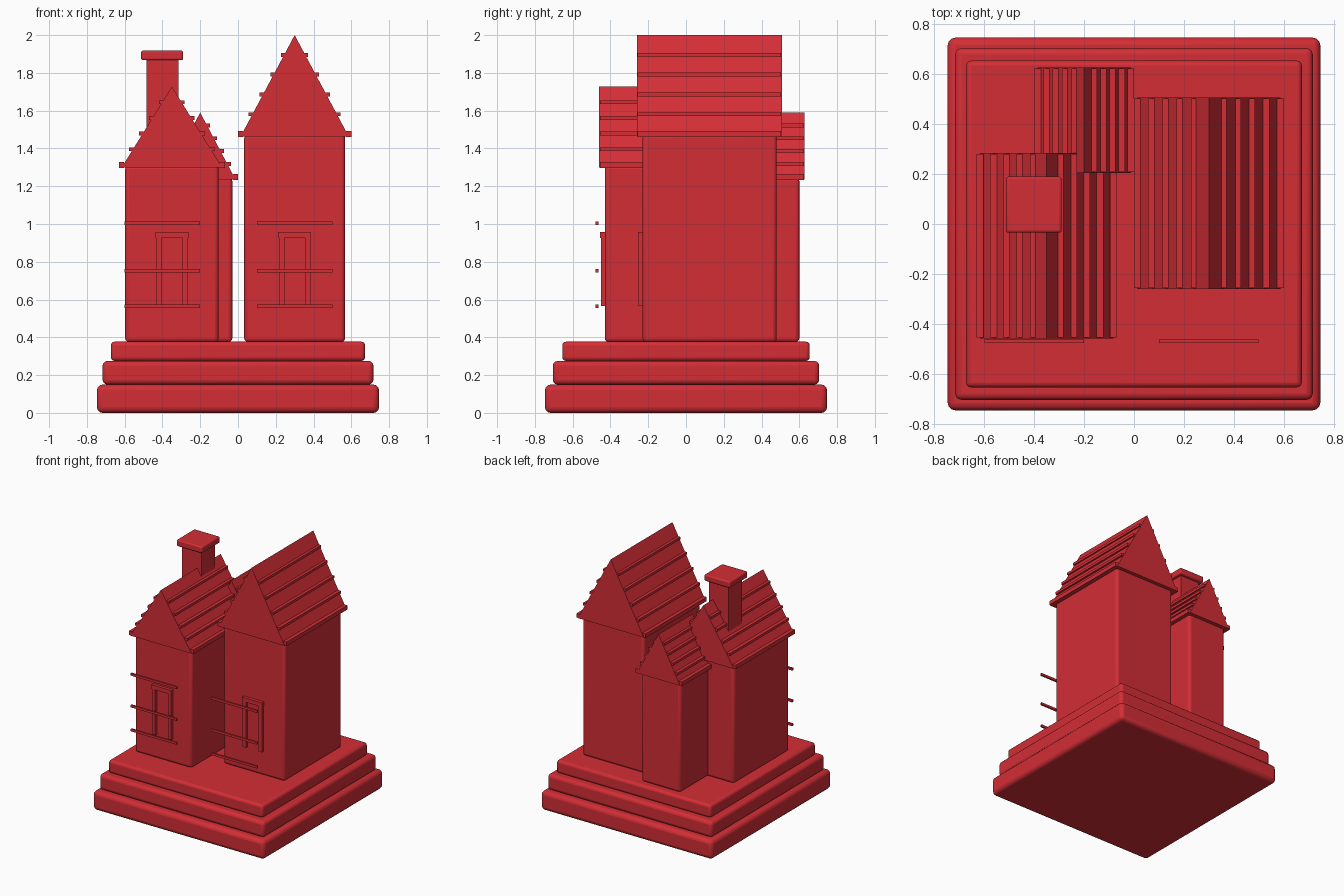
import bpy

if "Cube" in bpy.data.objects:
    bpy.data.objects.remove(bpy.data.objects["Cube"])

mat = bpy.data.materials.new("red")
mat.diffuse_color = (0.65, 0.027, 0.036, 1)
mat.use_nodes = True
mat.node_tree.nodes["Principled BSDF"].inputs["Base Color"].default_value = mat.diffuse_color


def mesh_object(name, verts, faces, bevel=0.0):
    me = bpy.data.meshes.new(name)
    me.from_pydata(verts, [], faces)
    me.materials.append(mat)
    ob = bpy.data.objects.new(name, me)
    bpy.context.collection.objects.link(ob)
    if bevel:
        m = ob.modifiers.new("bevel", 'BEVEL')
        m.width, m.segments = bevel, 3
        bpy.context.view_layer.objects.active = ob
        ob.select_set(True)
        bpy.ops.object.shade_smooth_by_angle()
        ob.select_set(False)
    return ob


def box(name, x, y, z, bevel=0.0):
    """Box from (min, max) ranges on each axis."""
    verts = [(a, b, c) for a in x for b in y for c in z]
    faces = [(0, 1, 3, 2), (4, 6, 7, 5), (0, 4, 5, 1),
             (2, 3, 7, 6), (0, 2, 6, 4), (1, 5, 7, 3)]
    return mesh_object(name, verts, faces, bevel)


def house(name, cx, half, y0, y1, wall_top, eave, apex, roof_half):
    # walls
    box(name + "_walls", (cx - half, cx + half), (y0, y1), (0.375, wall_top), 0.02)
    # gable roof prism, overhanging front and back
    r0, r1 = y0 - 0.03, y1 + 0.028
    w = roof_half - 0.013
    verts = [(cx + dx, y, z) for y in (r0, r1)
             for dx, z in ((-w, eave), (w, eave), (0, apex))]
    mesh_object(name + "_roof", verts,
                [(0, 1, 2), (5, 4, 3), (0, 3, 4, 1), (1, 4, 5, 2), (2, 5, 3, 0)])
    # tile courses along both slopes
    for side in (-1, 1):
        for i in range(5):
            t = i / 5
            z = eave + 0.015 + t * (apex - eave - 0.015)
            x = cx + side * (1 - t) * w
            hz = 0.016 if i == 0 else 0.010
            box(name + "_tile_course", (x - 0.014, x + 0.014),
                (r0 + 0.004, r1 - 0.004), (z - hz, z + hz))


def window(name, cx, wall_y):
    y = (wall_y - 0.021, wall_y + 0.01)
    for s in (-1, 1):
        x = cx + s * 0.069
        box(name + "_jamb", (x - 0.014, x + 0.014), y, (0.565, 0.93))
    box(name + "_lintel", (cx - 0.087, cx + 0.087),
        (wall_y - 0.025, wall_y + 0.01), (0.925, 0.957))


# stepped base
box("base_bottom", (-0.747, 0.747), (-0.747, 0.747), (0, 0.15), 0.03)
box("base_middle", (-0.717, 0.717), (-0.705, 0.705), (0.15, 0.275), 0.025)
box("base_top", (-0.673, 0.673), (-0.655, 0.655), (0.275, 0.377), 0.02)

# three houses
house("left_house", -0.35, 0.247, -0.43, 0.257, 1.31, 1.298, 1.727, 0.28)
house("tall_house", 0.30, 0.267, -0.23, 0.48, 1.475, 1.462, 2.0, 0.30)
house("rear_house", -0.20, 0.17, 0.235, 0.6, 1.247, 1.235, 1.59, 0.20)

# chimney on the left house
box("chimney_shaft", (-0.485, -0.315), (-0.007, 0.163), (1.40, 1.87))
box("chimney_cap", (-0.513, -0.29), (-0.035, 0.19), (1.867, 1.918), 0.01)

# front windows
window("left_window", -0.35, -0.43)
window("tall_window", 0.30, -0.23)

# rails in front of the houses
for cx in (-0.40, 0.30):
    for z in (0.565, 0.753, 1.003):
        box("rail", (cx - 0.2, cx + 0.2), (-0.478, -0.464), (z - 0.009, z + 0.009))
